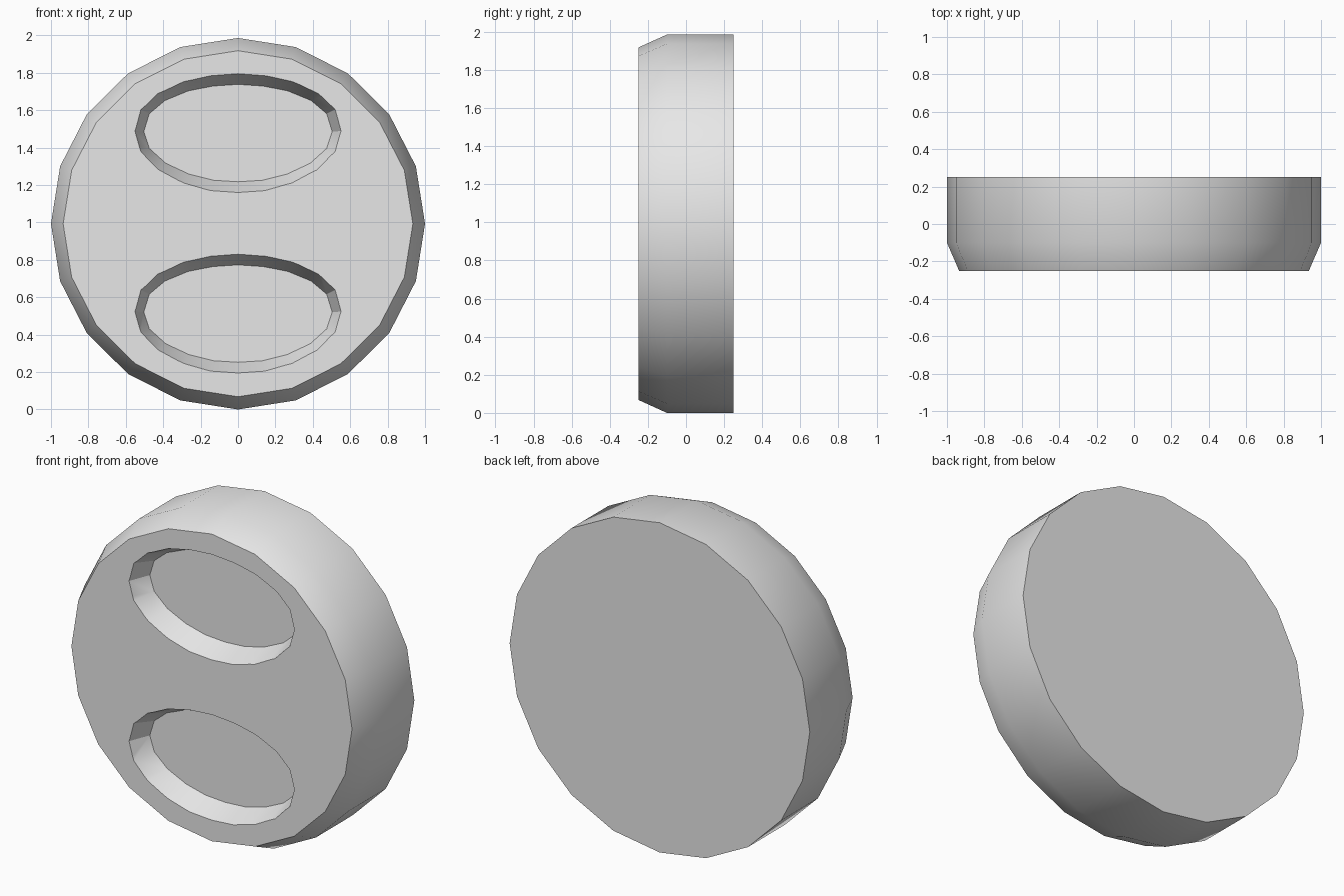
import bpy, bmesh, math

if "Cube" in bpy.data.objects:
    bpy.data.objects.remove(bpy.data.objects["Cube"])

CZ = 0.993      # disc centre height
FRONT = -0.25   # front face
DEPTH = 0.13    # recess depth

grey = bpy.data.materials.new("grey")
grey.diffuse_color = (0.8, 0.8, 0.8, 1)
grey.use_nodes = True
grey.node_tree.nodes["Principled BSDF"].inputs["Base Color"].default_value = grey.diffuse_color


def loft(name, rings):
    """Closed solid through matching rings of points."""
    bm = bmesh.new()
    loops = [[bm.verts.new(p) for p in ring] for ring in rings]
    n = len(loops[0])
    for a, b in zip(loops, loops[1:]):
        for i in range(n):
            j = (i + 1) % n
            bm.faces.new((a[i], a[j], b[j], b[i]))
    bm.faces.new(loops[0])
    bm.faces.new(loops[-1])
    bmesh.ops.recalc_face_normals(bm, faces=bm.faces)
    me = bpy.data.meshes.new(name)
    bm.to_mesh(me)
    bm.free()
    ob = bpy.data.objects.new(name, me)
    me.materials.append(grey)
    bpy.context.collection.objects.link(ob)
    return ob


def circle(rx, rz, y, n=20):
    return [(rx * math.sin(2 * math.pi * i / n), y,
             CZ + rz * math.cos(2 * math.pi * i / n)) for i in range(n)]


# Thick disc with a chamfered front rim
disc = loft("disc", [circle(0.935, 0.925, FRONT),
                     circle(1.0, CZ, -0.10),
                     circle(1.0, CZ, 0.25)])

# Half outline of an oval recess, mirrored across x
half = [(0, .317), (.147, .306), (.29, .275), (.427, .212), (.519, .126),
        (.551, .01), (.519, -.1), (.423, -.197), (.287, -.268),
        (.144, -.308), (0, -.318)]
oval = half + [(-x, z) for x, z in half[-2:0:-1]]


def oval_ring(cz, depth):
    t = depth / DEPTH
    sx, sz = 1 - 0.086 * t, 1 - 0.18 * t
    return [(x * sx, FRONT + depth, cz + z * sz) for x, z in oval]


# Two tapered oval recesses cut into the front
bpy.context.view_layer.objects.active = disc
disc.select_set(True)
for label, cz in (("upper", 1.478), ("lower", 0.513)):
    cutter = loft(label + "_recess_cutter",
                  [oval_ring(cz, -0.05), oval_ring(cz, DEPTH)])
    cutter.hide_render = True
    mod = disc.modifiers.new(label + "_recess", 'BOOLEAN')
    mod.operation = 'DIFFERENCE'
    mod.solver = 'EXACT'
    mod.object = cutter
    bpy.ops.object.modifier_apply(modifier=mod.name)
    bpy.data.objects.remove(cutter)

bpy.ops.object.shade_smooth_by_angle(angle=math.radians(30))
